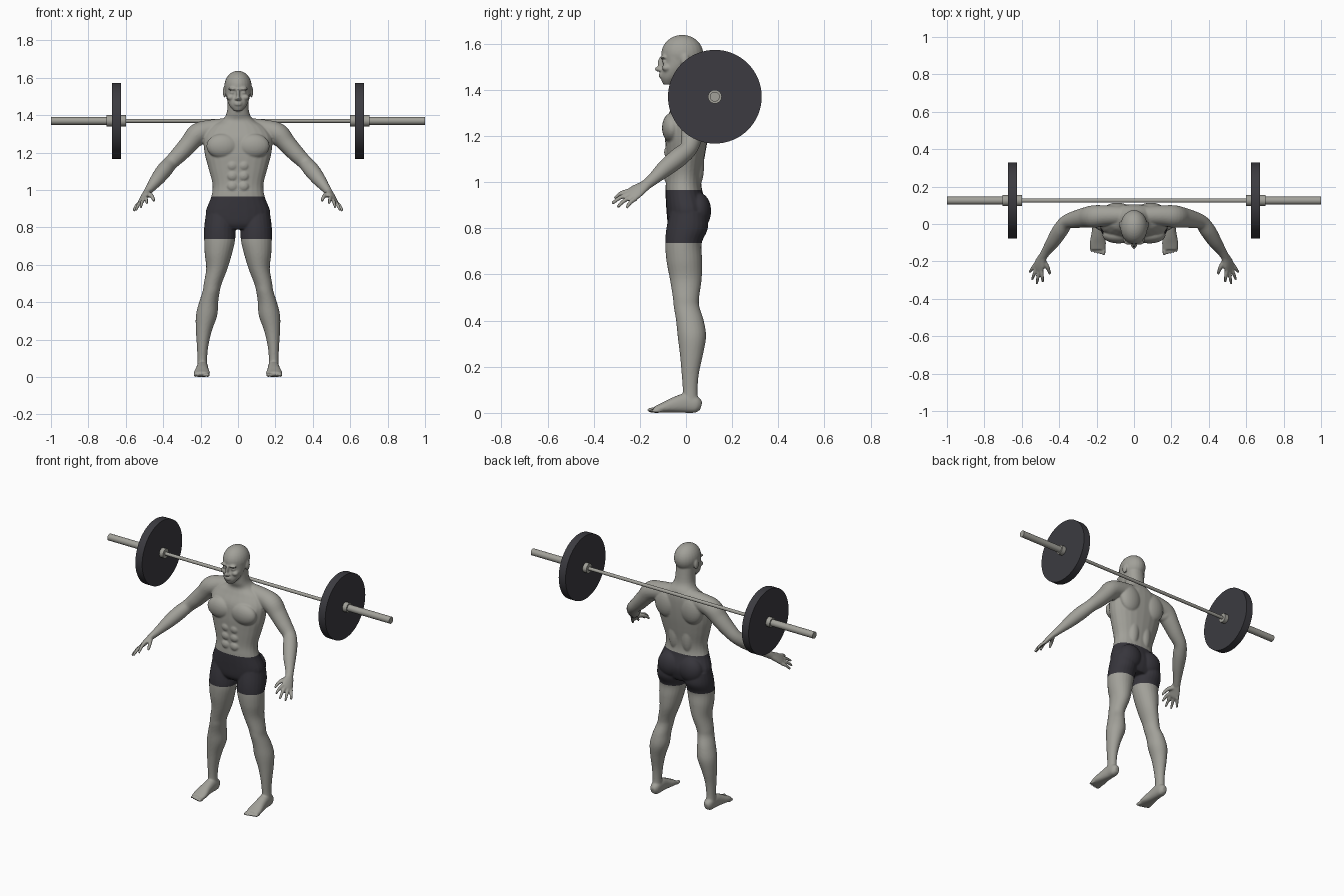
import bpy, bmesh, math
from mathutils import Vector, Matrix

default = bpy.data.objects.get("Cube")
if default:
    bpy.data.objects.remove(default)


def material(name, rgb, roughness=0.6):
    mat = bpy.data.materials.new(name)
    mat.use_nodes = True
    mat.diffuse_color = (*rgb, 1)
    shader = mat.node_tree.nodes["Principled BSDF"]
    shader.inputs["Base Color"].default_value = (*rgb, 1)
    shader.inputs["Roughness"].default_value = roughness
    return mat


skin = material("warm grey skin", (0.36, 0.355, 0.32))
cloth = material("dark shorts cloth", (0.038, 0.036, 0.045))
rubber = material("dark plate rubber", (0.045, 0.044, 0.052))
steel = material("grey bar steel", (0.36, 0.355, 0.32))


def add_object(name, bm, *mats):
    mesh = bpy.data.meshes.new(name)
    bm.to_mesh(mesh)
    bm.free()
    for mat in mats:
        mesh.materials.append(mat)
    obj = bpy.data.objects.new(name, mesh)
    bpy.context.collection.objects.link(obj)
    return obj


def smooth_rows(rows, steps=5):
    """Catmull-Rom interpolation of section rows."""
    rows = [Vector(r) for r in rows]
    ext = [rows[0]] + rows + [rows[-1]]
    out = []
    for p, q, r, s in zip(ext, ext[1:], ext[2:], ext[3:]):
        for i in range(steps):
            t = i / steps
            out.append(0.5 * (2 * q + (r - p) * t + (2 * p - 5 * q + 4 * r - s) * t**2
                              + (3 * q - p - 3 * r + s) * t**3))
    return out + [rows[-1]]


def loft(bm, rows, side=(0, 1, 0), level=False, power=1.0, sides=24):
    """Skin rows of (x, y, z, half width, half depth); level keeps rings horizontal."""
    rows = smooth_rows(rows)
    centres = [Vector(r[:3]) for r in rows]
    rings = []
    for i, row in enumerate(rows):
        u, v = Vector((1, 0, 0)), Vector((0, 1, 0))
        if not level:
            t = (centres[min(i + 1, len(rows) - 1)] - centres[max(i - 1, 0)]).normalized()
            u = Vector(side)
            u = (u - t * u.dot(t)).normalized()
            v = t.cross(u)
        ring = []
        for k in range(sides):
            c, s = math.cos(math.tau * k / sides), math.sin(math.tau * k / sides)
            c = math.copysign(abs(c) ** power, c)
            s = math.copysign(abs(s) ** power, s)
            ring.append(bm.verts.new(centres[i] + u * row[3] * c + v * row[4] * s))
        rings.append(ring)
    for a, b in zip(rings, rings[1:]):
        for k in range(sides):
            j = (k + 1) % sides
            bm.faces.new((a[k], a[j], b[j], b[k]))
    bm.faces.new(rings[0][::-1])
    bm.faces.new(rings[-1])


def stack(bm, rows, power=1.0):
    """Level loft from rows of (z, x centre, half width, front y, back y)."""
    loft(bm, [(x, (f + b) / 2, z, w, (b - f) / 2) for z, x, w, f, b in rows],
         level=True, power=power)


def blob(bm, centre, radii):
    bmesh.ops.create_uvsphere(bm, u_segments=24, v_segments=16, radius=1,
                              matrix=Matrix.Translation(centre) @ Matrix.Diagonal((*radii, 1)))


body = bmesh.new()

# Left leg
stack(body, [
    (.87, .092, .08, -.07, .09), (.80, .097, .084, -.085, .095), (.735, .098, .083, -.09, .068),
    (.66, .105, .073, -.085, .07), (.58, .113, .057, -.07, .068), (.50, .135, .048, -.057, .057),
    (.46, .143, .046, -.053, .058), (.40, .157, .051, -.043, .077), (.33, .168, .057, -.036, .087),
    (.25, .182, .043, -.026, .073), (.17, .189, .031, -.019, .056), (.10, .191, .026, -.014, .05),
    (.05, .191, .028, -.015, .052)])

# Left foot and toes
loft(body, [(.19, .066, .03, .014, .018), (.19, .045, .035, .028, .035), (.19, 0, .042, .031, .042),
            (.192, -.05, .034, .035, .034), (.193, -.10, .022, .043, .022),
            (.193, -.135, .014, .04, .014)], side=(1, 0, 0), power=.85)
for i in range(5):
    size = .012 if i == 0 else .009
    blob(body, (.162 + .0165 * i, -.143 + .004 * i, size), (size * .85, .026, size))

# Left arm, running from the collar bone to the wrist
loft(body, [(.06, .045, 1.335, .05, .05), (.15, .045, 1.32, .055, .055), (.215, .04, 1.30, .06, .057),
            (.26, .035, 1.25, .054, .05), (.31, .025, 1.195, .047, .045), (.36, .01, 1.145, .039, .039),
            (.395, -.035, 1.105, .042, .042), (.43, -.09, 1.06, .037, .037),
            (.465, -.14, 1.015, .027, .026), (.49, -.18, .983, .023, .019)])

# Left hand: palm, four fingers and thumb
across = Vector((.59, .59, -.54))
knuckles = Vector((.512, -.235, .945))
loft(body, [(.478, -.16, 1.0, .022, .018), (.492, -.185, .98, .028, .018),
            (.503, -.212, .962, .036, .016), (*knuckles, .037, .013),
            (.516, -.245, .938, .032, .009)], side=across)
tips = [(.487, -.31, .928), (.52, -.32, .907), (.545, -.297, .892), (.558, -.258, .888)]
for i, tip in enumerate(tips):
    base, tip = knuckles + across * (.02 * i - .03), Vector(tip)
    bend = base.lerp(tip, .55) + Vector((0, 0, .007))
    loft(body, [(*base, .0105, .0105), (*bend, .0095, .0095), (*tip, .007, .007)],
         side=across, sides=12)
loft(body, [(.488, -.19, .978, .017, .014), (.466, -.225, .972, .013, .012),
            (.455, -.25, .958, .010, .010), (.45, -.268, .94, .007, .007)], side=across, sides=12)

# Left muscles and paired features of the face
paired = [
    ((.075, .053, .875), (.078, .056, .08)),      # buttock
    ((.083, -.060, 1.235), (.086, .044, .066)),   # chest
    ((.09, .072, 1.27), (.075, .042, .09)),       # shoulder blade
    ((.045, .045, 1.08), (.04, .034, .11)),       # lower back
    ((.215, .04, 1.295), (.052, .056, .06)),      # shoulder cap
    ((.028, -.098, 1.541), (.026, .014, .008)),   # brow
    ((.03, -.092, 1.521), (.014, .011, .009)),    # eye
    ((.038, -.084, 1.495), (.022, .02, .016)),    # cheek
    ((.072, -.004, 1.525), (.009, .018, .031)),   # ear
    ((.010, -.112, 1.487), (.008, .011, .008))]   # nostril
for centre, radii in paired:
    blob(body, centre, radii)
for z in (1.02, 1.075, 1.13):
    blob(body, (.03, -.078, z), (.028, .017, .026))

# Mirror everything so far to the right side
copy = bmesh.ops.duplicate(body, geom=body.verts[:] + body.edges[:] + body.faces[:])["geom"]
bmesh.ops.scale(body, vec=(-1, 1, 1), verts=[g for g in copy if isinstance(g, bmesh.types.BMVert)])

# Pelvis, trunk and neck
stack(body, [
    (.79, 0, .11, -.06, .07), (.82, 0, .155, -.078, .085), (.88, 0, .173, -.085, .095),
    (.965, 0, .143, -.089, .07), (1.03, 0, .136, -.085, .067), (1.12, 0, .159, -.088, .083),
    (1.20, 0, .179, -.09, .096), (1.28, 0, .182, -.082, .104), (1.34, 0, .145, -.05, .104),
    (1.375, 0, .085, -.036, .093), (1.42, 0, .059, -.048, .068), (1.52, 0, .055, -.055, .055)],
    power=.9)

# Head: skull, face, nose and lips
blob(body, (0, -.016, 1.555), (.073, .091, .083))
stack(body, [(1.422, 0, .022, -.098, -.055), (1.45, 0, .045, -.109, -.02), (1.485, 0, .06, -.106, .01),
             (1.52, 0, .067, -.099, .03), (1.56, 0, .068, -.104, .05), (1.59, 0, .06, -.09, .05)],
      power=.95)
blob(body, (0, -.107, 1.512), (.009, .017, .032))
blob(body, (0, -.118, 1.49), (.010, .019, .011))
for z in (1.457, 1.468):
    blob(body, (0, -.106, z), (.022, .012, .0055))

# Fuse the parts into one smooth skin
athlete = add_object("athlete_body", body, skin, cloth)
fuse = athlete.modifiers.new("fuse", 'REMESH')
fuse.mode = 'VOXEL'
fuse.voxel_size = .005
relax = athlete.modifiers.new("relax", 'SMOOTH')
relax.factor, relax.iterations = .5, 4
bpy.context.view_layer.update()
fused = bpy.data.meshes.new_from_object(athlete.evaluated_get(bpy.context.evaluated_depsgraph_get()))
athlete.modifiers.clear()

# Cut clean hems and colour the shorts by height
hem, waist = .737, .966
bm = bmesh.new()
bm.from_mesh(fused)
for z in (hem, waist):
    bmesh.ops.bisect_plane(bm, geom=bm.verts[:] + bm.edges[:] + bm.faces[:],
                           plane_co=(0, 0, z), plane_no=(0, 0, 1))
for face in bm.faces:
    c = face.calc_center_median()
    face.smooth = True
    face.material_index = int(hem < c.z < waist and abs(c.x) < .3)
bm.to_mesh(athlete.data)
bm.free()


# Barbell
def rod(name, x0, x1, radius, mat, sides=32):
    bm = bmesh.new()
    place = Matrix.Translation(((x0 + x1) / 2, .125, 1.37)) @ Matrix.Rotation(math.pi / 2, 4, 'Y')
    bmesh.ops.create_cone(bm, cap_ends=True, segments=sides, radius1=radius, radius2=radius,
                          depth=abs(x1 - x0), matrix=place)
    obj = add_object(name, bm, mat)
    bpy.ops.object.select_all(action='DESELECT')
    obj.select_set(True)
    bpy.context.view_layer.objects.active = obj
    bpy.ops.object.shade_smooth_by_angle(angle=math.radians(35))


rod("bar_shaft", -.61, .61, .0105, steel)
for label, s in (("left", 1), ("right", -1)):
    rod(label + "_sleeve", s * .6, s, .021, steel)
    rod(label + "_inner_collar", s * .6, s * .627, .03, steel, 16)
    rod(label + "_outer_collar", s * .673, s * .702, .03, steel, 16)
    rod(label + "_weight_plate", s * .626, s * .674, .203, rubber, 64)
